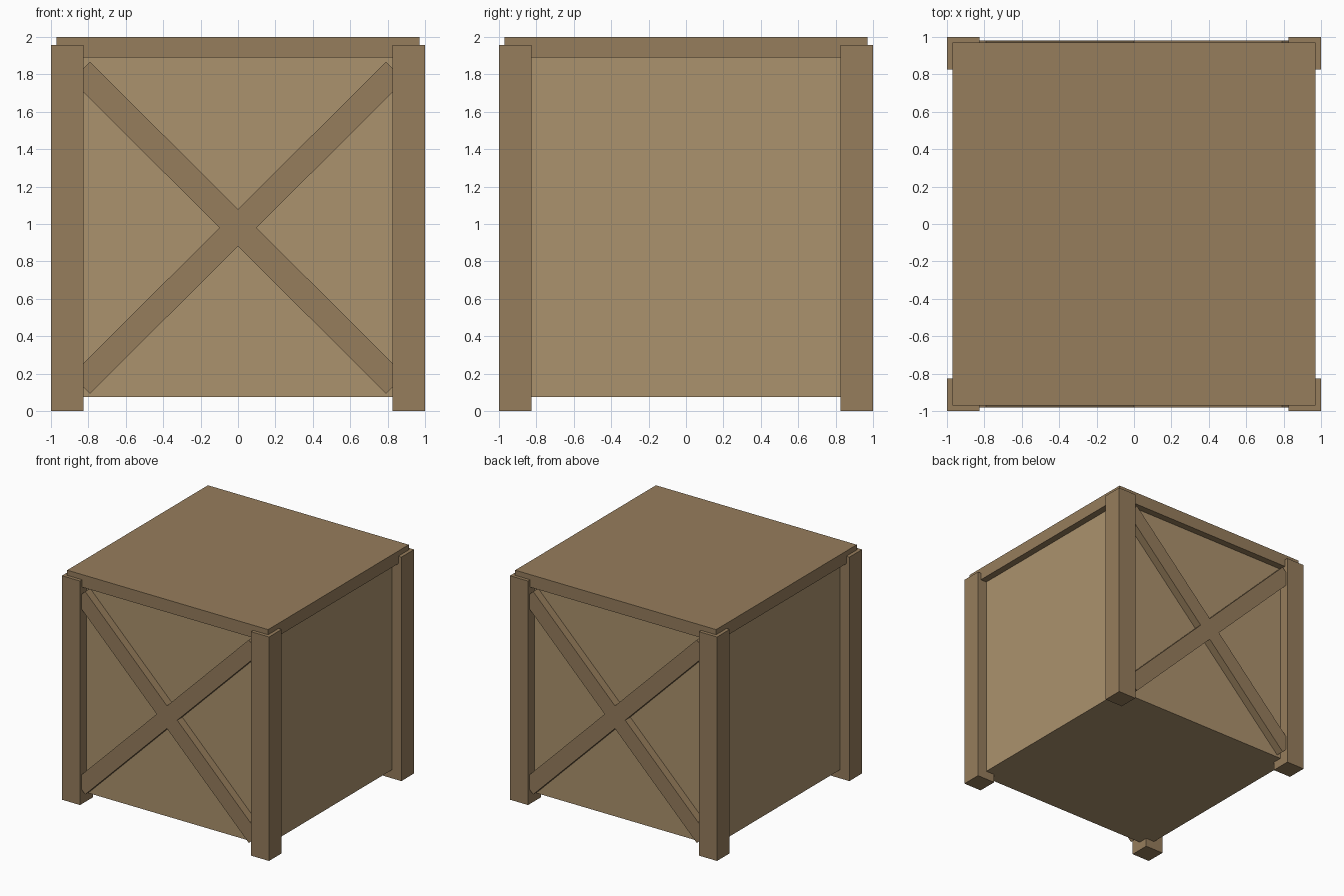
import bpy, math

if "Cube" in bpy.data.objects:
    bpy.data.objects.remove(bpy.data.objects["Cube"])


def material(name, rgb):
    m = bpy.data.materials.new(name)
    m.diffuse_color = (*rgb, 1)
    m.use_nodes = True
    m.node_tree.nodes["Principled BSDF"].inputs["Base Color"].default_value = m.diffuse_color
    return m


frame_wood = material("frame_wood", (0.305, 0.205, 0.107))
panel_wood = material("panel_wood", (0.41, 0.287, 0.153))


def box(name, center, size, mat, tilt=0):
    bpy.ops.mesh.primitive_cube_add(size=1, location=center, rotation=(0, tilt, 0))
    ob = bpy.context.object
    ob.name = name
    ob.scale = size
    ob.data.materials.append(mat)
    return ob


# Recessed crate body
box("body", (0, 0, 0.9825), (1.82, 1.82, 1.815), panel_wood)

# Lid slab
box("lid", (0, 0, 1.945), (1.94, 1.94, 0.11), frame_wood)

# Corner posts
for sx, side in ((-1, "left"), (1, "right")):
    for sy, end in ((-1, "front"), (1, "back")):
        box(f"{end}_{side}_post", (sx * 0.9125, sy * 0.9125, 0.9775),
            (0.175, 0.175, 1.955), frame_wood)

# Crossed braces on the front and back
for sy, end in ((-1, "front"), (1, "back")):
    for s, lean in ((-1, "rising"), (1, "falling")):
        box(f"{end}_{lean}_brace", (0, sy * 0.94, 0.98),
            (2.37, 0.08, 0.14), frame_wood, s * math.radians(44.9))
